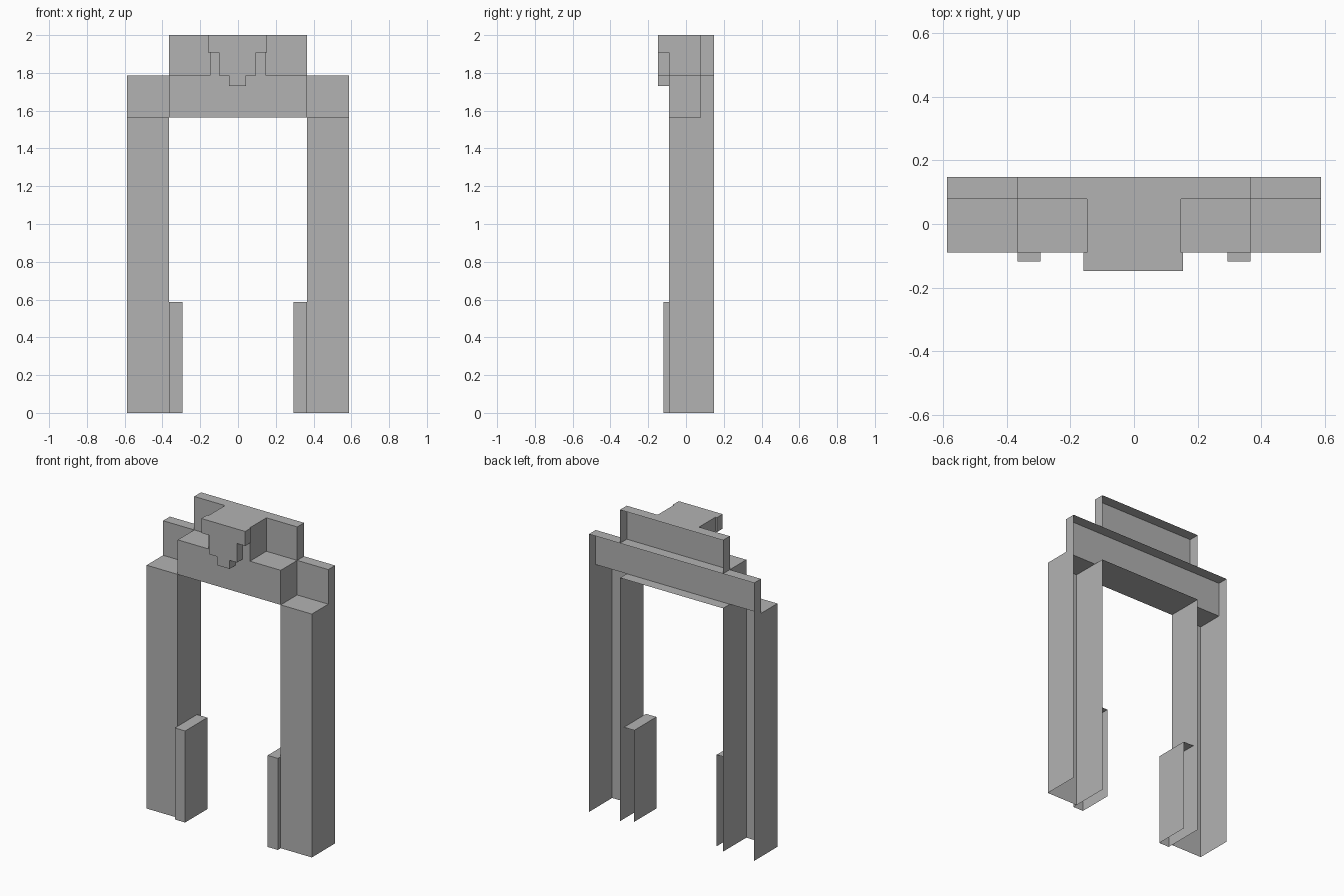
import bpy, bmesh

cube = bpy.data.objects.get("Cube")
if cube:
    bpy.data.objects.remove(cube, do_unlink=True)

grey = bpy.data.materials.new("stone_grey")
grey.use_nodes = True
COLOUR = (0.448, 0.448, 0.448, 1)
grey.diffuse_color = COLOUR
grey.node_tree.nodes["Principled BSDF"].inputs["Base Color"].default_value = COLOUR

# Shared planes of the frame
OUT, IN, PLATE, BLOCK = 0.587, 0.366, 0.293, 0.147      # half widths
FRONT, PANEL, BACK = -0.089, 0.078, 0.147               # depths
SPRING, LEDGE, TOP = 1.563, 1.785, 2.0                  # heights

SIDES = {"left": (0, 1), "right": (0, -1), "back": (1, 1),
         "front": (1, -1), "top": (2, 1), "bottom": (2, -1)}


def finish(name, bm):
    mesh = bpy.data.meshes.new(name)
    bm.to_mesh(mesh)
    bm.free()
    mesh.materials.append(grey)
    obj = bpy.data.objects.new(name, mesh)
    bpy.context.collection.objects.link(obj)
    return obj


def shell(name, xs, ys, zs, keep):
    """Box between the given limits, with only the named sides kept."""
    bm = bmesh.new()
    bmesh.ops.create_cube(bm, size=1)
    for v in bm.verts:
        v.co = [lim[c > 0] for lim, c in zip((sorted(xs), ys, zs), v.co)]
    bm.normal_update()
    wanted = [SIDES[k] for k in keep.split()]
    drop = [f for f in bm.faces
            if not any(f.normal[a] * s > 0.9 for a, s in wanted)]
    bmesh.ops.delete(bm, geom=drop, context="FACES")
    return finish(name, bm)


# Posts with hollow backs, and the plinth plates on their inner sides
for side, s in (("left", 1), ("right", -1)):
    inner = "right" if s > 0 else "left"
    shell(side + "_post", (s * IN, s * OUT), (FRONT, PANEL), (0, SPRING),
          "front left right top")
    shell(side + "_post_return", (s * IN, s * OUT), (PANEL, BACK), (0, SPRING),
          "left right")
    shell(side + "_plinth", (s * PLATE, s * IN), (-0.118, 0.107), (0, 0.588),
          "front left right top")

# Lintel and its underside
shell("lintel", (-IN, IN), (FRONT, PANEL), (SPRING, LEDGE), "front left right top")
shell("lintel_soffit", (-IN, IN), (FRONT, BACK), (SPRING, LEDGE), "bottom")

# Stepped panels behind the lintel
shell("lower_panel", (-OUT, OUT), (PANEL, BACK), (SPRING, LEDGE), "front left right top")
shell("upper_panel", (-IN, IN), (PANEL, BACK), (LEDGE, TOP), "front left right top")

# Block carrying the keystone
shell("keystone_block", (-BLOCK, BLOCK), (FRONT, PANEL), (LEDGE, TOP),
      "front left right top")

# Stepped keystone: half profile mirrored, then extruded forward
half = [(0.156, TOP), (0.156, 1.907), (0.098, 1.907), (0.098, LEDGE),
        (0.045, LEDGE), (0.045, 1.73)]
outline = half + [(-x, z) for x, z in reversed(half)]
bm = bmesh.new()
face = bm.faces.new([bm.verts.new((x - 0.002, FRONT, z)) for x, z in outline])
new = bmesh.ops.extrude_face_region(bm, geom=[face], use_keep_orig=True)["geom"]
bmesh.ops.translate(bm, vec=(0, -BACK - FRONT, 0),
                    verts=[g for g in new if isinstance(g, bmesh.types.BMVert)])
bmesh.ops.recalc_face_normals(bm, faces=bm.faces)
finish("keystone", bm)
